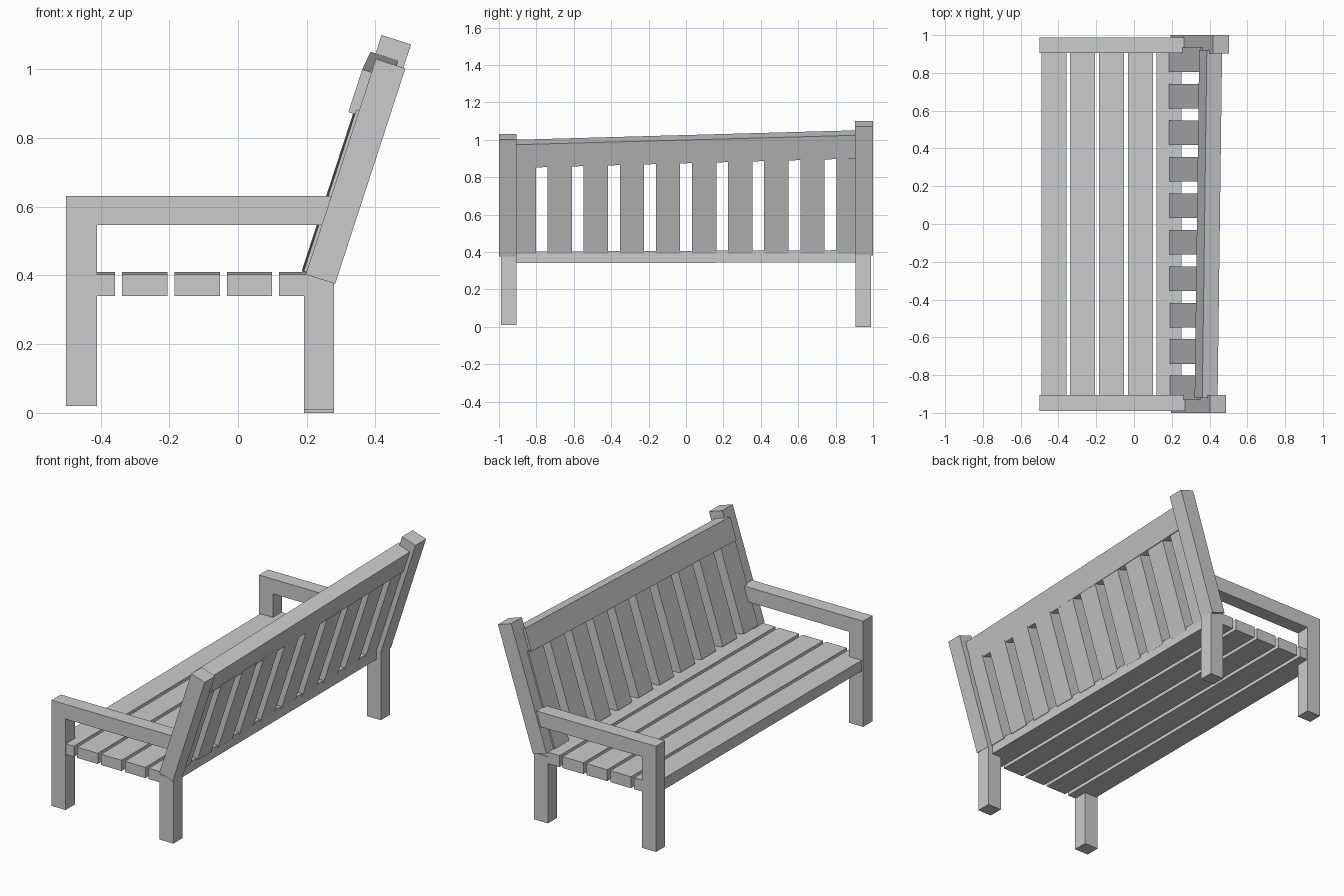
import bpy, bmesh
from mathutils import Vector

if "Cube" in bpy.data.objects:
    bpy.data.objects.remove(bpy.data.objects["Cube"])

UP = Vector((0.31, 0.951))      # direction along the reclined back (x, z)
BACK = Vector((0.951, -0.31))   # direction through its thickness


def loft(name, y0, y1, prof0, prof1=None):
    """Solid between an x-z profile at y0 and another at y1."""
    prof1 = prof1 or prof0
    bm = bmesh.new()
    a = [bm.verts.new((x, y0, z)) for x, z in prof0]
    b = [bm.verts.new((x, y1, z)) for x, z in prof1]
    n = len(a)
    bm.faces.new(a)
    bm.faces.new(b[::-1])
    for i in range(n):
        j = (i + 1) % n
        bm.faces.new((a[i], b[i], b[j], a[j]))
    bmesh.ops.recalc_face_normals(bm, faces=bm.faces[:])
    mesh = bpy.data.meshes.new(name)
    bm.to_mesh(mesh)
    bm.free()
    obj = bpy.data.objects.new(name, mesh)
    bpy.context.collection.objects.link(obj)
    return obj


def rect(x0, x1, z0, z1):
    return [(x0, z0), (x1, z0), (x1, z1), (x0, z1)]


def slanted(x, z, length, thick):
    """Reclined rectangle, (x, z) is its lower front corner."""
    p = Vector((x, z))
    return [tuple(q) for q in (p, p + BACK * thick,
                               p + BACK * thick + UP * length, p + UP * length)]


# seat boards, running out to the leg faces
for i in range(5):
    x = -0.49 + i * 0.1525
    loft("seat_board", -0.988, 0.985,
         rect(x, x + 0.132, 0.34, 0.402), rect(x, x + 0.132, 0.344, 0.41))

# legs, armrests and back posts for both ends
ends = (("near", -0.99, -0.905, -1.0, 0.01, (0.197, 0.403, 0.659)),
        ("far", 0.905, 0.988, 1.0, 0.0, (0.193, 0.41, 0.725)))
for side, y0, y1, outer, foot, post in ends:
    loft(side + "_front_leg", y0, y1, rect(-0.5, -0.41, 0.02, 0.546))
    loft(side + "_armrest", y0, y1, rect(-0.5, 0.29, 0.546, 0.631))
    loft(side + "_back_leg", y0, y1, rect(0.192, 0.28, foot, 0.385))
    inner = -0.905 if outer < 0 else 0.903
    loft(side + "_back_post", min(inner, outer), max(inner, outer),
         slanted(*post, 0.09))

# sloping top rail
loft("top_rail", -0.92, 0.92,
     slanted(0.321, 0.875, 0.131, 0.085), slanted(0.345, 0.926, 0.131, 0.085))

# upright back slats, growing slightly to follow the rail
for i in range(10):
    t = i / 9
    y = -0.868 + i * 0.193
    loft("back_slat", y - 0.065, y + 0.065,
         slanted(0.191 - 0.006 * t, 0.412, 0.495 + 0.053 * t, 0.07))
